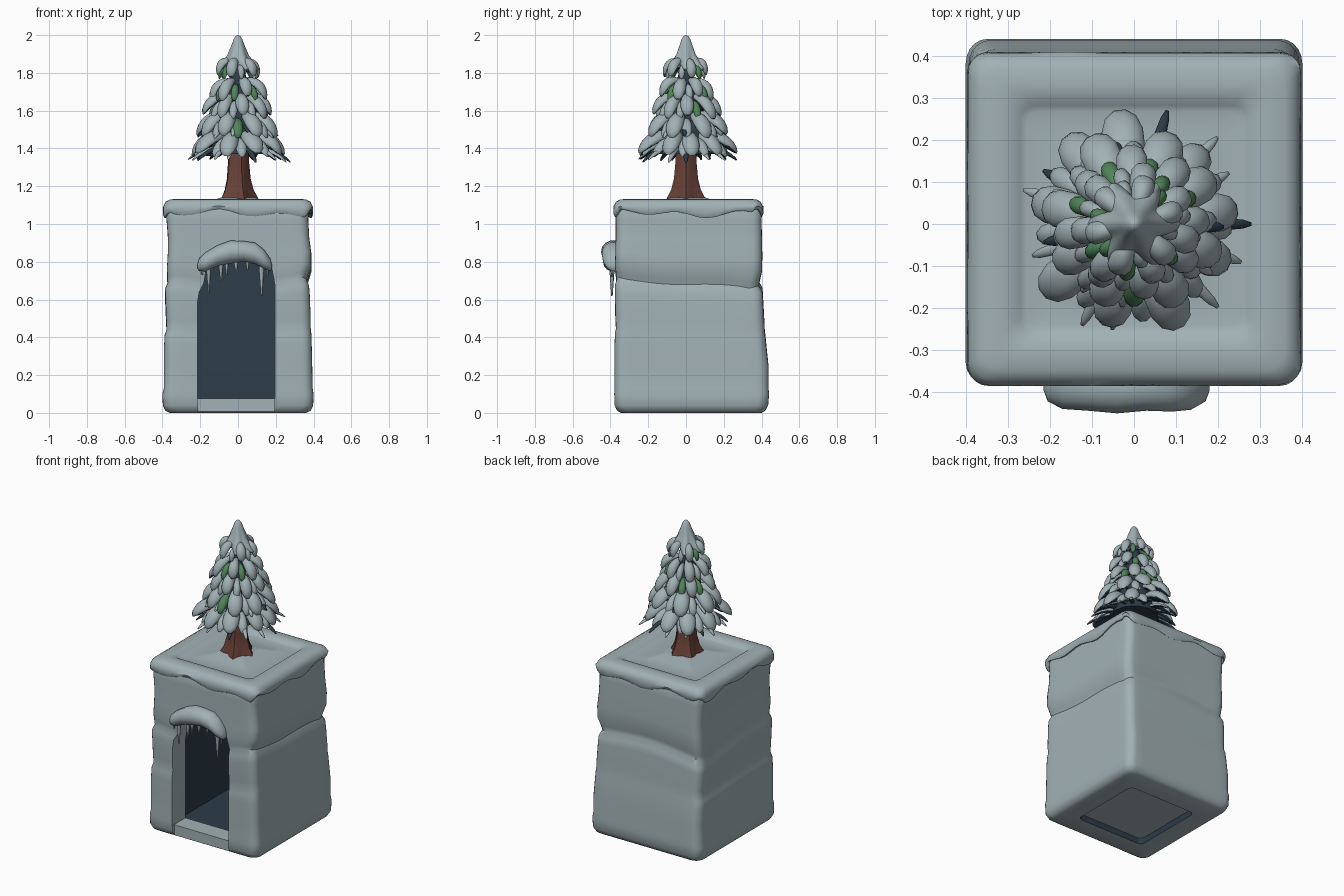
import bpy, bmesh, math, random
from mathutils import Matrix, Vector

if "Cube" in bpy.data.objects:
    bpy.data.objects.remove(bpy.data.objects["Cube"])
random.seed(4)

def mat(name, c):
    m = bpy.data.materials.new(name)
    m.diffuse_color = (*c, 1)
    m.use_nodes = True
    m.node_tree.nodes["Principled BSDF"].inputs["Base Color"].default_value = m.diffuse_color
    return m

SNOW = mat("snow grey", (0.36, 0.44, 0.46))
NAVY = mat("dark navy", (0.026, 0.045, 0.065))
GREEN = mat("pine green", (0.08, 0.24, 0.10))
BARK = mat("bark brown", (0.14, 0.053, 0.038))

def finish(name, bm, mats, angle=45):
    bmesh.ops.recalc_face_normals(bm, faces=bm.faces)
    me = bpy.data.meshes.new(name)
    bm.to_mesh(me)
    bm.free()
    for m in mats:
        me.materials.append(m)
    smooth(me, angle)
    ob = bpy.data.objects.new(name, me)
    bpy.context.collection.objects.link(ob)
    return ob

def smooth(me, angle):
    for p in me.polygons:
        p.use_smooth = True
    me.set_sharp_from_angle(angle=math.radians(angle))

def loft(bm, rings, cap=True):
    vs = [[bm.verts.new(p) for p in r] for r in rings]
    n = len(vs[0])
    for a, b in zip(vs, vs[1:]):
        for i in range(n):
            bm.faces.new((a[i], a[(i + 1) % n], b[(i + 1) % n], b[i]))
    if cap:
        bm.faces.new(vs[0][::-1])
        bm.faces.new(vs[-1])

# rounded unit square, used for every ring of the block and its cap
def rounded_square(r=0.13, arc=6, side=14):
    out = []
    for k in range(4):
        a0 = k * math.pi / 2
        cx, cy = [(1, 1), (-1, 1), (-1, -1), (1, -1)][k]
        for i in range(arc):
            a = a0 + math.pi / 2 * i / (arc - 1)
            out.append(Vector((cx * (1 - r) + r * math.cos(a), cy * (1 - r) + r * math.sin(a))))
        nx, ny = [(-1, 1), (-1, -1), (1, -1), (1, 1)][k]
        start = out[-1].copy()
        a = a0 + math.pi / 2
        end = Vector((nx * (1 - r) + r * math.cos(a), ny * (1 - r) + r * math.sin(a)))
        out += [start.lerp(end, i / side) for i in range(1, side)]
    return out

SQ = rounded_square()

def ring(z, l, r, f, b, wave=lambda i, p: 0.0):
    return [Vector((p.x * (r if p.x > 0 else l), p.y * (b if p.y > 0 else f),
                    z + wave(i, p))) for i, p in enumerate(SQ)]

# ice block: z, left, right, front, back half sizes
levels = [(.035, .24, .24, .22, .26), (0, .245, .245, .225, .265), (0, .36, .36, .345, .40),
          (.012, .385, .385, .365, .42), (.04, .398, .398, .378, .435), (.10, .40, .40, .38, .44),
          (.13, .393, .395, .378, .437), (.25, .393, .393, .378, .437), (.36, .391, .390, .378, .425),
          (.41, .388, .388, .376, .42), (.435, .378, .385, .370, .417), (.48, .380, .385, .374, .415),
          (.60, .385, .380, .376, .408), (.645, .386, .376, .376, .405), (.68, .372, .362, .366, .386),
          (.71, .374, .372, .370, .390), (.76, .376, .388, .376, .402), (.83, .372, .388, .374, .404),
          (.92, .370, .377, .372, .402), (1.02, .378, .372, .372, .400), (1.08, .380, .375, .372, .398),
          (1.11, .36, .36, .355, .38)]
def body_wave(z):
    amp = 0.028 * max(0, 1 - abs(z - .65) / .4)
    return lambda i, p: amp * (math.sin(3 * p.x + 1.2 * p.y) + 0.4 * math.sin(i * .45))
bm = bmesh.new()
loft(bm, [ring(*lv, body_wave(lv[0])) for lv in levels])
block = finish("ice_block", bm, [SNOW])

# cutters for the doorway, the room behind it and the step
def prism(name, prof, y0, y1):
    bm = bmesh.new()
    loft(bm, [[Vector((x, y, z)) for x, z in prof] for y in (y0, y1)])
    ob = finish(name, bm, [SNOW])
    ob.hide_render = True
    return ob

arch = [(-.215, .075), (.195, .075), (.195, .68), (.18, .76), (.13, .82), (0, .85),
        (-.12, .82), (-.17, .76), (-.18, .69), (-.205, .64), (-.215, .58)]
box = lambda x0, x1, z0, z1: [(x0, z0), (x1, z0), (x1, z1), (x0, z1)]
cutters = [prism("door_cutter", arch, -.6, -.22),
           prism("room_cutter", box(-.25, .235, .065, .88), -.24, .30),
           prism("step_cutter", box(-.213, .193, -.1, .3), -.6, -.358)]
for c in cutters:
    md = block.modifiers.new("cut", 'BOOLEAN')
    md.operation, md.object, md.solver = 'DIFFERENCE', c, 'EXACT'
bpy.context.view_layer.update()
me = bpy.data.meshes.new_from_object(block.evaluated_get(bpy.context.evaluated_depsgraph_get()))
block.modifiers.clear()
block.data = me
for c in cutters:
    bpy.data.objects.remove(c)
me.materials.clear()
me.materials.append(SNOW)
me.materials.append(NAVY)
for p in me.polygons:
    c = p.center
    inside = abs(c.x) < .28 and -.245 < c.y < .32 and .05 < c.z < .95
    rim = c.z < .034 and c.z > .002 and abs(c.x) < .3 and -.3 < c.y < .3
    p.material_index = 1 if inside or rim else 0
smooth(me, 40)

# snow cap with dripping edge and sunken square top
drip = lambda i, p: 0.014 * math.sin(i * .95) + 0.011 * math.sin(i * 0.41 + 1)
def cap_ring(z, h, wave=lambda i, p: 0.0):
    return [v + Vector((0, .012, 0)) for v in ring(z, h, h, h, h, wave)]
bm = bmesh.new()
loft(bm, [cap_ring(1.075, .35), cap_ring(1.06, .375, drip), cap_ring(1.055, .388, drip),
          cap_ring(1.072, .397, drip), cap_ring(1.095, .394), cap_ring(1.118, .383),
          cap_ring(1.13, .36), cap_ring(1.133, .32), cap_ring(1.13, .285),
          cap_ring(1.118, .27), cap_ring(1.113, .255), cap_ring(1.12, .15), cap_ring(1.14, .09)])
finish("snow_cap", bm, [SNOW], 60)

# lumpy snow over the door
path = [(-.215, .775, .01), (-.205, .785, .035), (-.17, .80, .052), (-.11, .832, .056), (-.04, .852, .062),
        (.03, .855, .056), (.09, .845, .058), (.135, .815, .054), (.17, .785, .035), (.18, .775, .01)]
bm = bmesh.new()
loft(bm, [[Vector((x, -.385 + 1.05 * r * math.cos(a), z + r * math.sin(a)))
           for a in [math.tau * i / 14 for i in range(14)]] for x, z, r in path])
finish("door_snow", bm, [SNOW], 70)

# icicles: x, tip height, radius
bm = bmesh.new()
for x, zt, r in [(-.19, .73, .014), (-.155, .635, .016), (-.09, .70, .016), (-.06, .73, .013),
                 (-.01, .75, .016), (.05, .755, .013), (.125, .62, .018), (.155, .72, .012)]:
    top = .82
    bmesh.ops.create_cone(bm, cap_ends=True, segments=8, radius1=.004, radius2=r, depth=top - zt,
                          matrix=Matrix.Translation((x, -.392, (top + zt) / 2)))
finish("icicles", bm, [SNOW])

# flared, ridged trunk
bm = bmesh.new()
loft(bm, [[Vector((r * (1 + k * math.cos(5 * a)) * math.cos(a), r * (1 + k * math.cos(5 * a)) * math.sin(a), z))
           for a in [math.tau * i / 20 for i in range(20)]]
          for z, r, k in [(1.10, .10, .2), (1.14, .09, .17), (1.18, .074, .12), (1.24, .062, .08),
                          (1.32, .056, .06), (1.45, .05, .04)]])
finish("trunk", bm, [BARK], 35)

# dark core of the tree
bm = bmesh.new()
bmesh.ops.create_cone(bm, cap_ends=True, segments=12, radius1=.15, radius2=.03, depth=.46,
                      matrix=Matrix.Translation((0, 0, 1.60)))
finish("tree_core", bm, [NAVY])

# one snowy bough: drooping, flat-bottomed teardrop from the centre outwards
def bough(bm, az, r0, z0, r1, z1, w, t, slot):
    res = bmesh.ops.create_uvsphere(bm, u_segments=14, v_segments=9, radius=1)
    length = math.hypot(r1 - r0, z0 - z1)
    tilt = math.atan2(z0 - z1, r1 - r0)
    M = (Matrix.Rotation(az, 4, 'Z') @ Matrix.Translation(((r0 + r1) / 2, 0, (z0 + z1) / 2))
         @ Matrix.Rotation(tilt, 4, 'Y'))
    for v in res["verts"]:
        x, y, z = v.co
        taper = .78 + .22 * x
        v.co = M @ Vector((x * length / 2, y * w * taper, z * t * (1 if z > 0 else .5) + .025 * (1 - x * x)))
    for f in {f for v in res["verts"] for f in v.link_faces}:
        f.normal_update()
        f.material_index = 1 if f.normal.z < -.6 else slot

# tiers: count, inner radius/height, tip radius/height, half width, thickness, phase
tiers = [(9, .06, 1.47, .265, 1.365, .062, .042, .2), (8, .05, 1.58, .222, 1.465, .058, .040, .5),
         (8, .04, 1.68, .18, 1.565, .046, .034, .1), (7, .03, 1.765, .15, 1.66, .042, .032, .6),
         (6, .02, 1.87, .115, 1.775, .036, .028, .3)]
for k, (n, r0, z0, r1, z1, w, t, ph) in enumerate(tiers):
    bm = bmesh.new()
    for i in range(n):
        az = math.tau * i / n + ph + random.uniform(-.12, .12)
        s = random.uniform(.92, 1.06)
        bough(bm, az, r0, z0, r1 * s, z1 + random.uniform(-.015, .015), w * s, t, 0)
        # smaller bough tucked underneath in the gaps, some still green
        az += math.pi / n
        slot = 2 if k > 0 and random.random() < .38 else 0
        bough(bm, az, r0, z0 - .035, r1 * .88, z1 - .01, w * .6, t * .75, slot)
    finish("bough_tier_%d" % (k + 1), bm, [SNOW, NAVY, GREEN], 60)

# thin twigs poking out below the two lowest tiers
bm = bmesh.new()
for n, r1, z1, z0 in [(15, .285, 1.325, 1.40), (11, .22, 1.45, 1.51)]:
    for i in range(n):
        s = random.uniform(.88, 1.03)
        bough(bm, math.tau * i / n + random.uniform(-.1, .1), .05, z0, r1 * s,
              z1 + random.uniform(-.005, .015), .018, .014, 1 if i % 3 == 0 else 0)
finish("twigs", bm, [SNOW, NAVY], 60)

# star-edged snowy tip
bm = bmesh.new()
loft(bm, [[Vector((r * (1 + k * math.cos(6 * a)) * math.cos(a), r * (1 + k * math.cos(6 * a)) * math.sin(a),
                   z - k * .06 * math.cos(6 * a))) for a in [math.tau * i / 48 for i in range(48)]]
          for z, r, k in [(1.845, .04, .1), (1.825, .08, .26), (1.835, .088, .26), (1.865, .072, .18),
                          (1.90, .052, .1), (1.95, .033, .04), (1.98, .022, 0), (1.994, .013, 0), (2.0, .004, 0)]])
finish("tree_tip", bm, [SNOW], 70)
